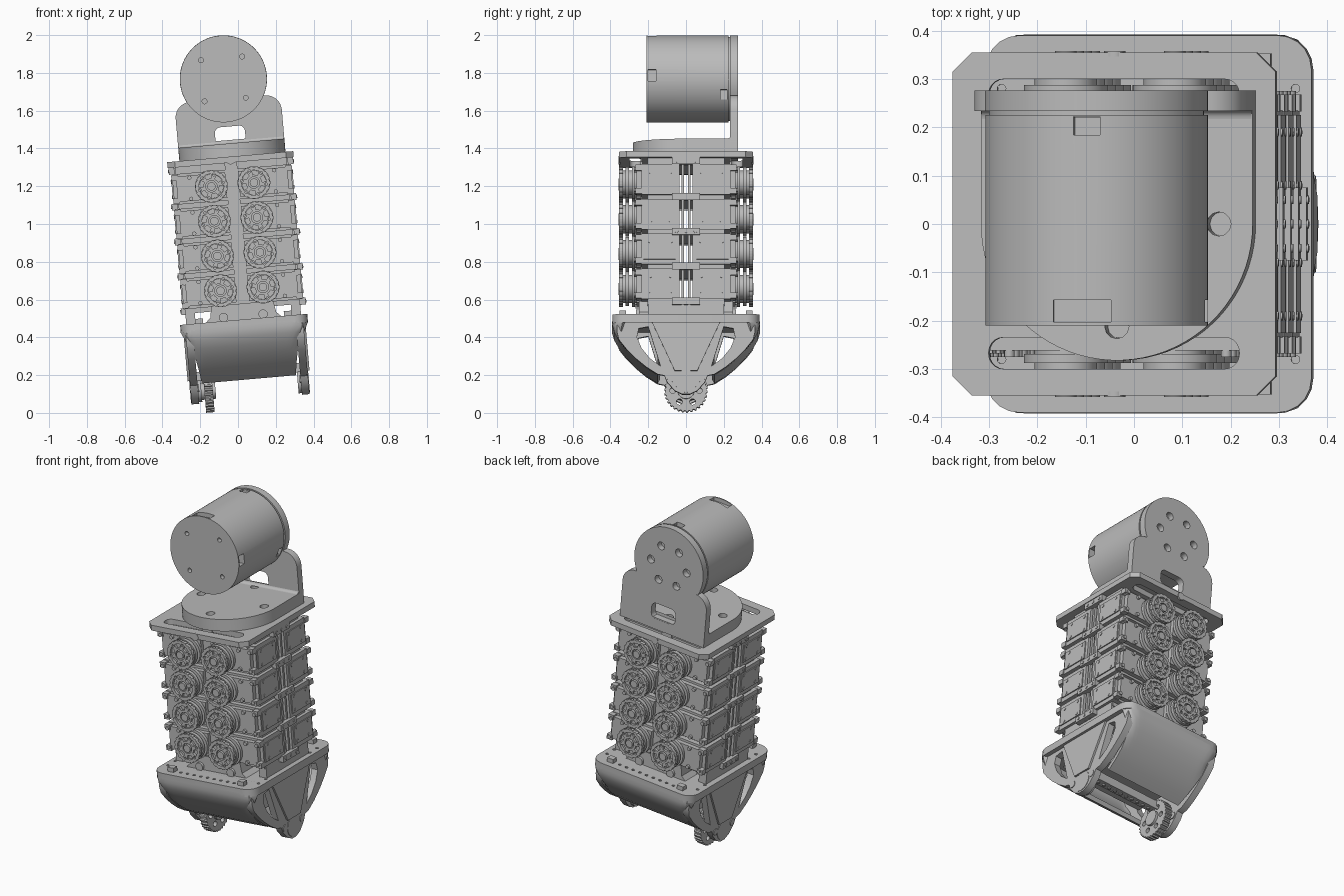
import bpy, bmesh, math
from math import sin, cos, pi, radians
from mathutils import Matrix, Vector

if "Cube" in bpy.data.objects:
    bpy.data.objects.remove(bpy.data.objects["Cube"])

grey = bpy.data.materials.new("satin grey")
grey.use_nodes = True
COL = (0.5, 0.5, 0.5, 1)
grey.diffuse_color = COL
grey.node_tree.nodes["Principled BSDF"].inputs["Base Color"].default_value = COL

# whole assembly leans a few degrees sideways
LEAN = Matrix.Rotation(radians(-5), 4, 'Y') @ Matrix.Translation((0.077, 0, 0))
T = lambda x, y, z: Matrix.Translation((x, y, z))
FLAT = Matrix.Identity(4)
FRONT = Matrix.Rotation(pi / 2, 4, 'X')
SIDE = Matrix(((0, 0, 1, 0), (1, 0, 0, 0), (0, 1, 0, 0), (0, 0, 0, 1)))


def flip(sx, sy):
    return Matrix.Diagonal((sx, sy, 1, 1))


def place(name, mesh, mat=FLAT):
    me = mesh.copy()
    me.name = name
    m = LEAN @ mat
    me.transform(m)
    if m.determinant() < 0:
        me.flip_normals()
    me.materials.clear()
    me.materials.append(grey)
    me.polygons.foreach_set("use_smooth", [True] * len(me.polygons))
    me.set_sharp_from_angle(angle=0.55)
    ob = bpy.data.objects.new(name, me)
    bpy.context.collection.objects.link(ob)
    return ob


def evaluated(data, setup=None):
    ob = bpy.data.objects.new("temp", data)
    bpy.context.collection.objects.link(ob)
    if setup:
        setup(ob)
    dg = bpy.context.evaluated_depsgraph_get()
    me = bpy.data.meshes.new_from_object(ob.evaluated_get(dg))
    bpy.data.objects.remove(ob)
    return me


def plate(loops, thick, frame=FLAT):
    """Flat plate from an outline followed by hole outlines."""
    cu = bpy.data.curves.new("outline", 'CURVE')
    cu.dimensions, cu.fill_mode, cu.extrude = '2D', 'BOTH', thick / 2
    for pts in loops:
        sp = cu.splines.new('POLY')
        sp.points.add(len(pts) - 1)
        for p, (a, b) in zip(sp.points, pts):
            p.co = (a, b, 0, 1)
        sp.use_cyclic_u = True
    me = evaluated(cu)
    me.transform(frame)
    return me


def solid(boxes=(), cyls=(), seg=32):
    """Mesh of boxes (size, centre) and cylinders (axis, radius, length, centre)."""
    bm = bmesh.new()
    for size, loc in boxes:
        bmesh.ops.create_cube(bm, size=1, matrix=T(*loc) @ Matrix.Diagonal((*size, 1)))
    for axis, r, d, loc in cyls:
        rot = {'X': Matrix.Rotation(pi / 2, 4, 'Y'), 'Y': FRONT, 'Z': FLAT}[axis]
        bmesh.ops.create_cone(bm, cap_ends=True, segments=seg, radius1=r, radius2=r,
                              depth=d, matrix=T(*loc) @ rot)
    me = bpy.data.meshes.new("solid")
    bm.to_mesh(me)
    bm.free()
    return me


def cut(mesh, cutter):
    cob = bpy.data.objects.new("cutter", cutter)
    cob.hide_render = True
    bpy.context.collection.objects.link(cob)

    def setup(ob):
        mod = ob.modifiers.new("cut", 'BOOLEAN')
        mod.operation, mod.object, mod.solver = 'DIFFERENCE', cob, 'EXACT'
    me = evaluated(mesh, setup)
    bpy.data.objects.remove(cob)
    return me


def arc(cx, cy, r, a0=0, a1=360, n=24):
    k = n if a1 - a0 >= 360 else n - 1
    return [(cx + r * cos(radians(a0 + (a1 - a0) * i / k)),
             cy + r * sin(radians(a0 + (a1 - a0) * i / k))) for i in range(n)]


def rrect(w, h, r, cx=0, cy=0, n=6):
    w, h = w / 2 - r, h / 2 - r
    return [p for i, (sx, sy) in enumerate(((1, 1), (-1, 1), (-1, -1), (1, -1)))
            for p in arc(cx + sx * w, cy + sy * h, r, i * 90, i * 90 + 90, n)]


def ring(n, r, hole, cx=0, cy=0):
    return [arc(cx + r * cos(2 * pi * i / n), cy + r * sin(2 * pi * i / n), hole, n=12)
            for i in range(n)]


BOTH = (-1, 1)
MZ = 1.768  # motor axis height

# motor drum with notches and bolt holes
drum = solid(cyls=[('Y', 0.23, 0.435, (0, 0.0075, MZ))], seg=96)
notches = solid([((0.12, 0.046, 0.05), (-0.01, -0.18, MZ + 0.23)),
                 ((0.055, 0.038, 0.05), (0, 0.203, MZ + 0.225)),
                 ((0.06, 0.045, 0.06), (0.22, -0.18, MZ)),
                 ((0.06, 0.035, 0.05), (0.215, 0.2, MZ - 0.1))],
                [('Y', 0.013, 0.05, (0.155 * cos(a), -0.21, MZ + 0.155 * sin(a)))
                 for a in (pi / 4 + i * pi / 2 for i in range(4))])
place("motor_drum", cut(drum, notches))
place("motor_flange", solid(cyls=[('Y', 0.222, 0.02, (0, 0.23, MZ))], seg=64))

# L bracket: upright, foot and fillet
SX = 0.012
upright = ([(SX + 0.282, 1.36)] + arc(SX + 0.2, 1.58, 0.082, 0, 90, 8) + arc(0, MZ, 0.231, -27, 207, 48)
           + arc(SX - 0.2, 1.58, 0.082, 90, 180, 8) + [(SX - 0.282, 1.36)])
place("bracket_upright", plate([upright, rrect(0.16, 0.095, 0.03, 0.01, 1.467)]
      + ring(6, 0.12, 0.024, 0, MZ), 0.042, T(0, 0.255, 0) @ FRONT))
foot = [(0.282, 0.275), (-0.282, 0.275)] + arc(0, 0, 0.282, 180, 360, 40)
place("bracket_foot", plate([foot] + ring(4, 0.212, 0.025), 0.07, T(SX, 0, 1.39)))
place("bracket_fillet", plate([[(0.236, 1.42)] + arc(0.217, 1.443, 0.018, -90, 0, 6)], 0.56,
                              T(SX, 0, 0) @ SIDE))

# top deck with long slots
ax, ay, ch = 0.335, 0.355, 0.04
deck = [(ax, ay - ch), (ax - ch, ay), (ch - ax, ay), (-ax, ay - ch),
        (-ax, ch - ay), (ch - ax, -ay), (ax - ch, -ay), (ax, ch - ay)]
slots = [rrect(0.52, 0.065, 0.03, 0, s * 0.267) for s in BOTH]
place("top_deck", plate([deck] + slots, 0.032, T(0, 0, 1.339)))
place("deck_screws", solid(cyls=[('Y', 0.022, 0.012, (0, s * 0.352, 1.336)) for s in BOTH]))

# one servo: body, cover, feet and horn, built for the +x / -y quadrant
body = solid([((0.284, 0.2, 0.162), (0.174, -0.135, 0)),
              ((0.262, 0.03, 0.135), (0.165, -0.247, 0)),
              ((0.01, 0.17, 0.11), (0.317, -0.14, 0))]
             + [((0.035, 0.035, 0.03), (0.303, -0.25, s * 0.062)) for s in BOTH],
             [('Y', 0.011, 0.05, (x, -0.25, s * 0.056)) for s in BOTH for x in (0.3, 0.225)]
             + [('X', 0.009, 0.01, (0.32, y, s * 0.04)) for s in BOTH for y in (-0.19, -0.08)], 12)
hub = solid(cyls=[('Y', r, d, (0.113, y, 0)) for r, d, y in
                  ((0.065, 0.1, -0.29), (0.087, 0.018, -0.278), (0.082, 0.02, -0.311),
                   (0.022, 0.024, -0.346))])
rim = [p for i in range(36) for p in arc(0, 0, 0.087 if i % 2 else 0.083, i * 10, i * 10 + 10, 2)]
pockets = []
for i in range(6):
    a = i * 60
    pockets.append(arc(0, 0, 0.066, a, a + 34, 6) + arc(0, 0, 0.042, a, a + 34, 6)[::-1])
    pockets += [arc(0.064 * cos(radians(a + 47)), 0.064 * sin(radians(a + 47)), 0.008, n=8)]
horn = plate([rim, arc(0, 0, 0.03)] + pockets, 0.02, T(0.113, -0.344, 0) @ FRONT)
ROWS = [1.207 - 0.185 * i for i in range(4)]
for z in ROWS:
    for sx in BOTH:
        for sy in BOTH:
            m = T(0, 0, z) @ flip(sx, sy)
            for name, me in (("servo_body", body), ("servo_hub", hub), ("servo_horn", horn)):
                place(name, me, m)

# frame: spine strips, corner bars, shelves and side clips
place("spine", solid([((0.066, 0.012, 0.84), (0, s * 0.235, 0.93)) for s in BOTH]))
place("side_bars", solid([((0.015, 0.014, 0.78), (sx * 0.3, sy * 0.018, 0.93))
                          for sx in BOTH for sy in BOTH]))
joints = [1.305] + [z - 0.0925 for z in ROWS]
place("shelves", solid([((0.59, 0.41, 0.026), (0, 0, z)) for z in joints[1:]]
                       + [((0.59, 0.41, 0.04), (0, 0, joints[0]))]))
place("side_clips", solid([((0.03, 0.15, 0.036), (s * 0.316, 0, z)) for s in BOTH for z in joints],
                          [('X', 0.009, 0.006, (s * 0.332, y, z)) for s in BOTH for z in joints
                           for y in (-0.05, 0, 0.05)], 12))

# base rim with rows of holes, pedestal and side walls
BASE = T(-0.004, 0, 0)
dots = [arc(x * 0.045, s * 0.335, 0.009, n=10) for s in BOTH for x in range(-5, 6)]
dots += [arc(sx * 0.305, y * 0.07, 0.009, n=10) for sx in BOTH for y in (-4, -3, 3, 4)]
place("base_rim", plate([rrect(0.676, 0.78, 0.07)] + dots, 0.045, T(0, 0, 0.468)), BASE)
place("pedestal", plate([[(-0.21, 0.48), (-0.175, 0.515), (-0.165, 0.575),
                          (0.165, 0.575), (0.175, 0.515), (0.21, 0.48)]], 0.5, FRONT), BASE)
place("pedestal_screws", solid(cyls=[('Y', 0.024, 0.02, (x, s * 0.255, 0.51))
                                     for s in BOTH for x in (-0.105, 0.105)]), BASE)
place("side_walls", solid([((0.05, 0.4, 0.085), (s * 0.28, 0, 0.53)) for s in BOTH]
                          + [((0.04, 0.035, 0.03), (sx * 0.235, sy * 0.335, 0.5))
                             for sx in BOTH for sy in BOTH]), BASE)
place("inner_block", solid([((0.42, 0.3, 0.2), (0, 0, 0.36))]), BASE)

# curved front and back shells: (half width, y, z) down the section
SHELL = [(0.338, 0.388, 0.485), (0.334, 0.392, 0.44), (0.315, 0.38, 0.40), (0.29, 0.355, 0.355),
         (0.272, 0.315, 0.305), (0.262, 0.265, 0.255), (0.255, 0.21, 0.21), (0.25, 0.15, 0.172)]
bm = bmesh.new()
rows = []
for w, y, z in SHELL:
    row = []
    for i in range(-12, 13):
        t = i / 12
        tuck = max(0, abs(t) - 0.78) / 0.22  # rounds the upper corners into the sides
        depth = 0.07 * (1 - math.sqrt(max(0, 1 - tuck * tuck))) * max(0, (z - 0.3) / 0.185)
        row.append(bm.verts.new((w * t, depth - y, z)))
    rows.append(row)
for a, b in zip(rows, rows[1:]):
    for i in range(24):
        bm.faces.new((b[i], b[i + 1], a[i + 1], a[i]))
shell = bpy.data.meshes.new("shell")
bm.to_mesh(shell)
bm.free()


def thicken(ob):
    mod = ob.modifiers.new("wall", 'SOLIDIFY')
    mod.thickness, mod.offset = 0.025, -1


shell = evaluated(shell, thicken)
for s, name in ((1, "front_shell"), (-1, "back_shell")):
    place(name, shell, BASE @ flip(1, s))

# side cheeks with windows, keels, bosses and bolts
half = ([(0.355, 0.485), (0.366, 0.44), (0.366, 0.4)] + [(y, z) for _, y, z in SHELL[3:]]
        + [(0.115, 0.165), (0.1, 0.13), (0.06, 0.085), (0.02, 0.066)])
outline = half + [(-y, z) for y, z in reversed(half)]
window = [(0.2, 0.425), (0.25, 0.415), (0.26, 0.37), (0.235, 0.31), (0.19, 0.255), (0.135, 0.215)]
cheek = plate([outline, window, [(-y, z) for y, z in window]], 0.04, T(0.293, 0, 0) @ SIDE)
keel = plate([[(0.2, 0.49), (-0.2, 0.49), (-0.06, 0.19), (0.06, 0.19)]], 0.016, T(0.316, 0, 0) @ SIDE)
boss = solid(cyls=[('X', 0.06, 0.06, (0.286, 0, 0.135))]
             + [('X', 0.02, 0.05, (0.292, s * 0.08, 0.15)) for s in BOTH])
for s in BOTH:
    for name, me in (("cheek", cheek), ("cheek_keel", keel), ("cheek_boss", boss)):
        place(name, me, BASE @ flip(s, 1))

# drive gear on one side and cross bar
teeth = [p for i in range(60) for p in arc(0, 0.13, 0.115 if i % 2 else 0.108, i * 6 + 1, i * 6 + 5, 2)]
place("drive_gear", plate([teeth] + ring(6, 0.07, 0.016, 0, 0.13), 0.045, T(-0.222, 0, 0) @ SIDE))
place("gear_hub", solid(cyls=[('X', 0.045, 0.1, (-0.235, 0, 0.13))]))
place("cross_bar", solid([((0.56, 0.05, 0.05), (0, 0, 0.21))],
                         [('Z', 0.01, 0.012, (i * 0.04, 0, 0.184)) for i in range(-6, 7)], 12), BASE)
